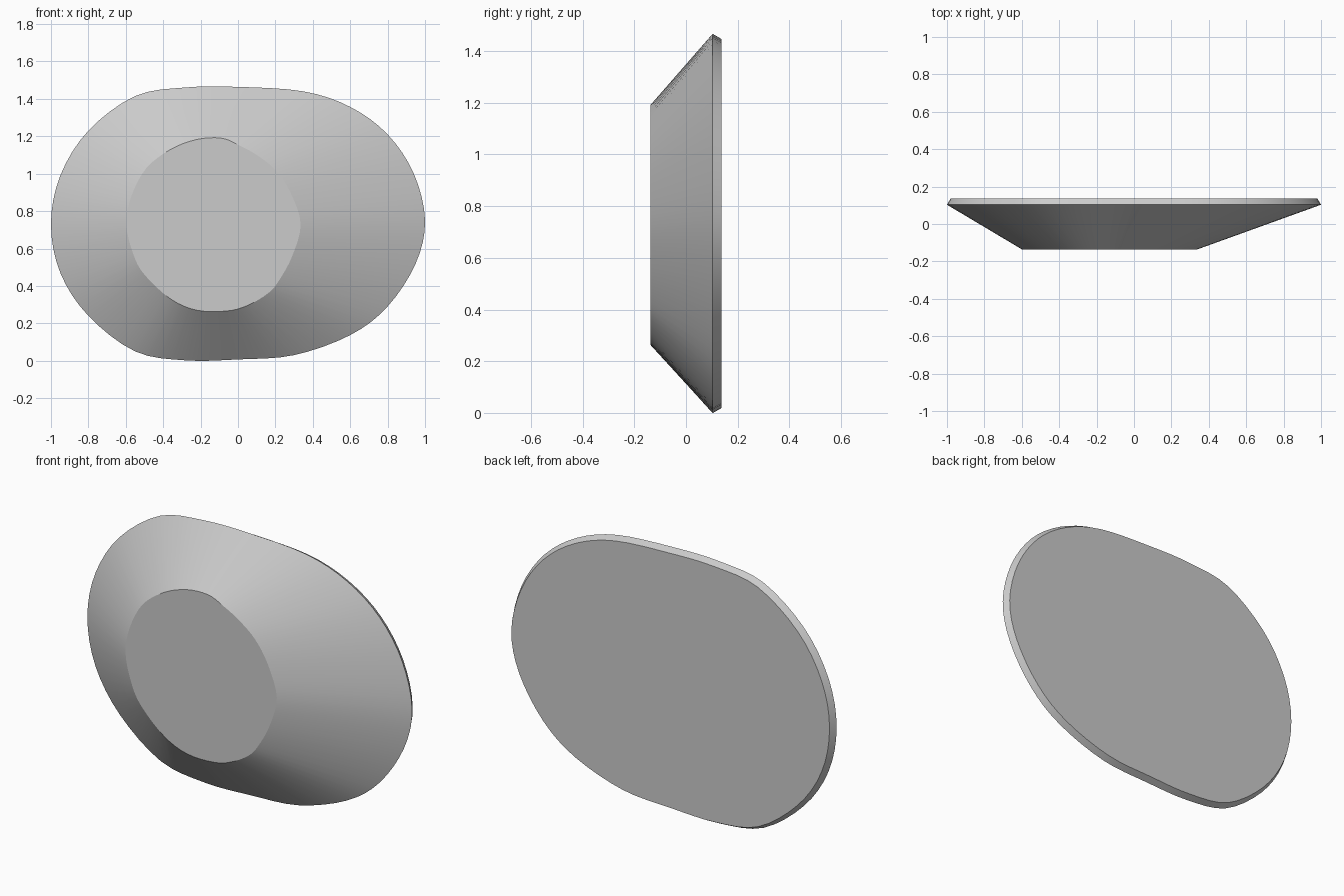
import bpy, bmesh, math
from mathutils import Vector

cube = bpy.data.objects.get("Cube")
if cube:
    bpy.data.objects.remove(cube, do_unlink=True)

FRONT_Y, RIM_Y, BACK_Y = -0.137, 0.103, 0.137
MIDDLE = Vector((0, 0.733))
STEPS = 4

# Matching (x, z) outlines, running from the right-hand end over the top
rim_points = [(1, .75), (.94, 1.0), (.8, 1.21), (.6, 1.357), (.35, 1.44),
              (0, 1.464), (-.28, 1.461), (-.55, 1.415), (-.8, 1.23), (-.95, .99),
              (-1, .73), (-.95, .47), (-.8, .24), (-.55, .05), (-.28, .002),
              (0, .007), (.3, .03), (.6, .137), (.8, .29), (.95, .52)]
face_points = [(.335, .73), (.28, .9), (.2, 1.02), (.1, 1.1), (0, 1.155),
               (-.09, 1.19), (-.22, 1.183), (-.36, 1.13), (-.49, 1.03), (-.57, .88),
               (-.597, .73), (-.56, .57), (-.5, .46), (-.36, .33), (-.22, .27),
               (-.06, .266), (.05, .295), (.16, .36), (.22, .43), (.29, .56)]


def smooth_outline(points):
    """Closed curve through the points."""
    pts = [Vector(p) for p in points]
    count = len(pts)
    result = []
    for i in range(count):
        a, b, c, d = (pts[(i + k) % count] for k in (-1, 0, 1, 2))
        for s in range(STEPS):
            t = s / STEPS
            result.append(b + (c - a) * (t / 2)
                          + (a * 2 - b * 5 + c * 4 - d) * (t * t / 2)
                          + (b * 3 - a - c * 3 + d) * (t ** 3 / 2))
    return result


def add_ring(bm, outline, y):
    return [bm.verts.new((p.x, y, p.y)) for p in outline]


def bridge(bm, first, second):
    count = len(first)
    for i in range(count):
        j = (i + 1) % count
        bm.faces.new((first[i], first[j], second[j], second[i]))


# Outlines of the front face, the widest rim and the slightly smaller back
face = smooth_outline(face_points)
rim = smooth_outline(rim_points)
back = [MIDDLE + (p - MIDDLE) - (p - MIDDLE).normalized() * 0.02 for p in rim]

# Sloped body, bevelled back edge and flat caps
bm = bmesh.new()
rings = [add_ring(bm, face, FRONT_Y), add_ring(bm, rim, RIM_Y), add_ring(bm, back, BACK_Y)]
for near, far in zip(rings, rings[1:]):
    bridge(bm, near, far)
bm.faces.new(rings[0])
bm.faces.new(rings[-1])
bmesh.ops.recalc_face_normals(bm, faces=bm.faces)
mesh = bpy.data.meshes.new("tapered_body")
bm.to_mesh(mesh)
bm.free()

body = bpy.data.objects.new("tapered_body", mesh)
bpy.context.collection.objects.link(body)

# Plain grey surface
grey = bpy.data.materials.new("plain_grey")
grey.use_nodes = True
colour = (0.6, 0.6, 0.6, 1)
grey.diffuse_color = colour
grey.node_tree.nodes["Principled BSDF"].inputs["Base Color"].default_value = colour
mesh.materials.append(grey)

# Smooth slopes with crisp cap and rim edges
bpy.ops.object.select_all(action="DESELECT")
body.select_set(True)
bpy.context.view_layer.objects.active = body
bpy.ops.object.shade_smooth_by_angle(angle=math.radians(16))
